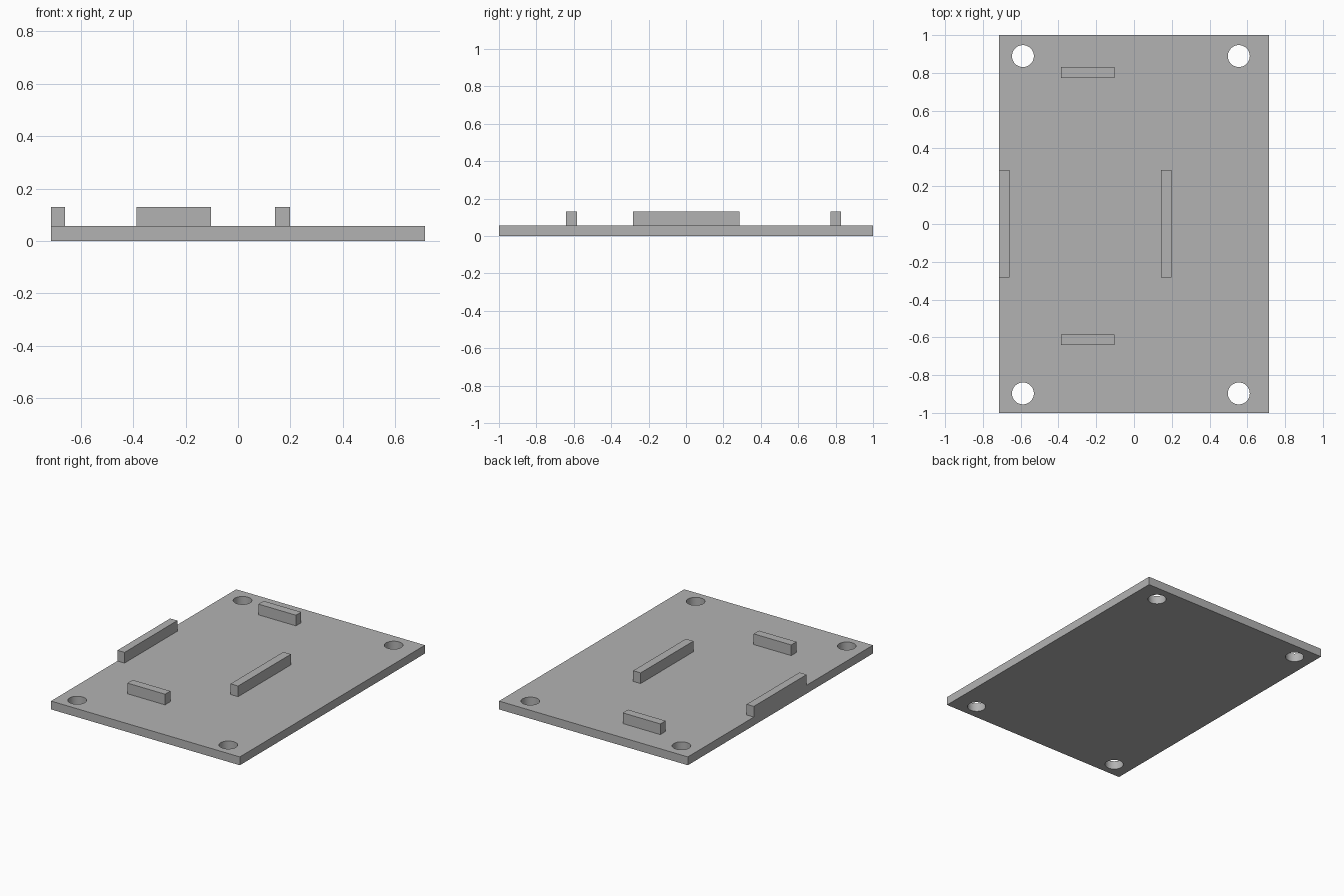
import bpy
import math

if "Cube" in bpy.data.objects:
    bpy.data.objects.remove(bpy.data.objects["Cube"])

THICK = 0.057      # plate thickness
TOP = 0.13         # top of the raised rails
HALF_X = 0.714

grey = bpy.data.materials.new("plain grey")
grey.diffuse_color = (0.45, 0.45, 0.45, 1)
grey.use_nodes = True
grey.node_tree.nodes["Principled BSDF"].inputs["Base Color"].default_value = grey.diffuse_color


def box(name, x0, x1, y0, y1, z0, z1):
    bpy.ops.mesh.primitive_cube_add(
        size=1, location=((x0 + x1) / 2, (y0 + y1) / 2, (z0 + z1) / 2))
    ob = bpy.context.object
    ob.name = name
    ob.scale = (x1 - x0, y1 - y0, z1 - z0)
    bpy.ops.object.transform_apply(location=True, rotation=False, scale=True)
    ob.data.materials.append(grey)
    return ob


def combine(base, tool, operation):
    """Join or cut the tool into the base, then remove the tool."""
    mod = base.modifiers.new(tool.name, 'BOOLEAN')
    mod.operation = operation
    mod.solver = 'EXACT'
    mod.object = tool
    bpy.context.view_layer.objects.active = base
    bpy.ops.object.modifier_apply(modifier=mod.name)
    bpy.data.objects.remove(tool, do_unlink=True)


# base plate
plate = box("mounting_plate", -HALF_X, HALF_X, -1, 1, 0, THICK)

# raised locating rails, fused to the plate
rails = [
    ("left_rail", -HALF_X, -0.66, -0.283, 0.287),
    ("middle_rail", 0.142, 0.199, -0.283, 0.287),
    ("front_rail", -0.387, -0.103, -0.641, -0.584),
    ("back_rail", -0.387, -0.103, 0.773, 0.83),
]
for name, x0, x1, y0, y1 in rails:
    combine(plate, box(name, x0, x1, y0, y1, THICK / 2, TOP), 'UNION')

# corner screw holes
for x in (-0.588, 0.555):
    for y in (-0.897, 0.889):
        bpy.ops.mesh.primitive_cylinder_add(
            vertices=48, radius=0.058, depth=0.3, location=(x, y, THICK / 2))
        hole = bpy.context.object
        hole.name = "hole_cutter"
        hole.data.materials.append(grey)
        combine(plate, hole, 'DIFFERENCE')

# smooth hole walls, sharp plate edges
bpy.ops.object.select_all(action='DESELECT')
plate.select_set(True)
bpy.context.view_layer.objects.active = plate
bpy.ops.object.shade_smooth_by_angle(angle=math.radians(30))
